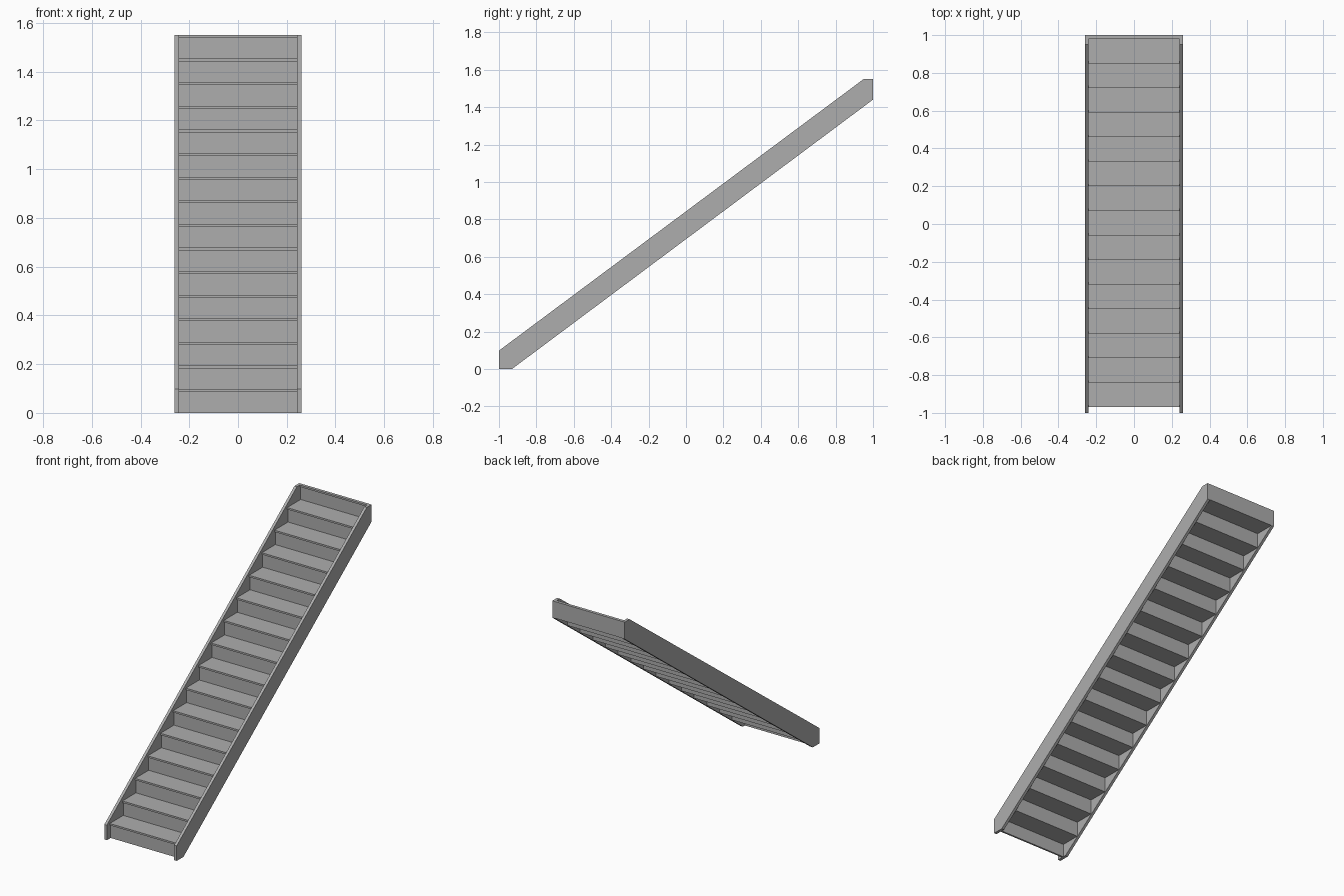
import bpy
import bmesh

if "Cube" in bpy.data.objects:
    bpy.data.objects.remove(bpy.data.objects["Cube"])

STEPS = 16
HEIGHT = 1.55
RISE = HEIGHT / STEPS
GOING = 0.13
FIRST_NOSE = -0.97
BOARD = 0.0115       # tread and riser thickness
OVERHANG = 0.0085    # nosing in front of each riser
INNER, OUTER = 0.242, 0.26

grey = bpy.data.materials.new("plain grey")
grey.diffuse_color = (0.42, 0.42, 0.42, 1)
grey.use_nodes = True
grey.node_tree.nodes["Principled BSDF"].inputs["Base Color"].default_value = grey.diffuse_color


def extrude_profile(name, points, x0, x1):
    """Solid made by sweeping a (y, z) profile from x0 to x1."""
    bm = bmesh.new()
    face = bm.faces.new([bm.verts.new((x0, y, z)) for y, z in points])
    swept = bmesh.ops.extrude_face_region(bm, geom=[face])["geom"]
    verts = [v for v in swept if isinstance(v, bmesh.types.BMVert)]
    bmesh.ops.translate(bm, verts=verts, vec=(x1 - x0, 0, 0))
    bmesh.ops.recalc_face_normals(bm, faces=bm.faces)
    mesh = bpy.data.meshes.new(name)
    bm.to_mesh(mesh)
    bm.free()
    mesh.materials.append(grey)
    obj = bpy.data.objects.new(name, mesh)
    bpy.context.collection.objects.link(obj)
    return obj


def board(name, y0, y1, z0, z1):
    return extrude_profile(name, [(y0, z0), (y1, z0), (y1, z1), (y0, z1)], -INNER, INNER)


# Sloping side boards, cut level at floor and top and plumb at both ends
side = [(-1, 0), (-0.93, 0), (1, 1.44), (1, HEIGHT), (0.95, HEIGHT), (-1, 0.098)]
extrude_profile("left_stringer", side, -OUTER, -INNER)
extrude_profile("right_stringer", side, INNER, OUTER)

# Treads with a small nosing, and risers reaching down behind the tread below
for i in range(STEPS):
    nose = FIRST_NOSE + i * GOING
    top = (i + 1) * RISE
    front = nose + OVERHANG
    back = min(nose + GOING + OVERHANG, 1.0)
    board(f"tread_{i + 1}", nose, back, top - BOARD, top)
    board(f"riser_{i + 1}", front, front + BOARD, max(i * RISE - BOARD, 0), top - BOARD)
